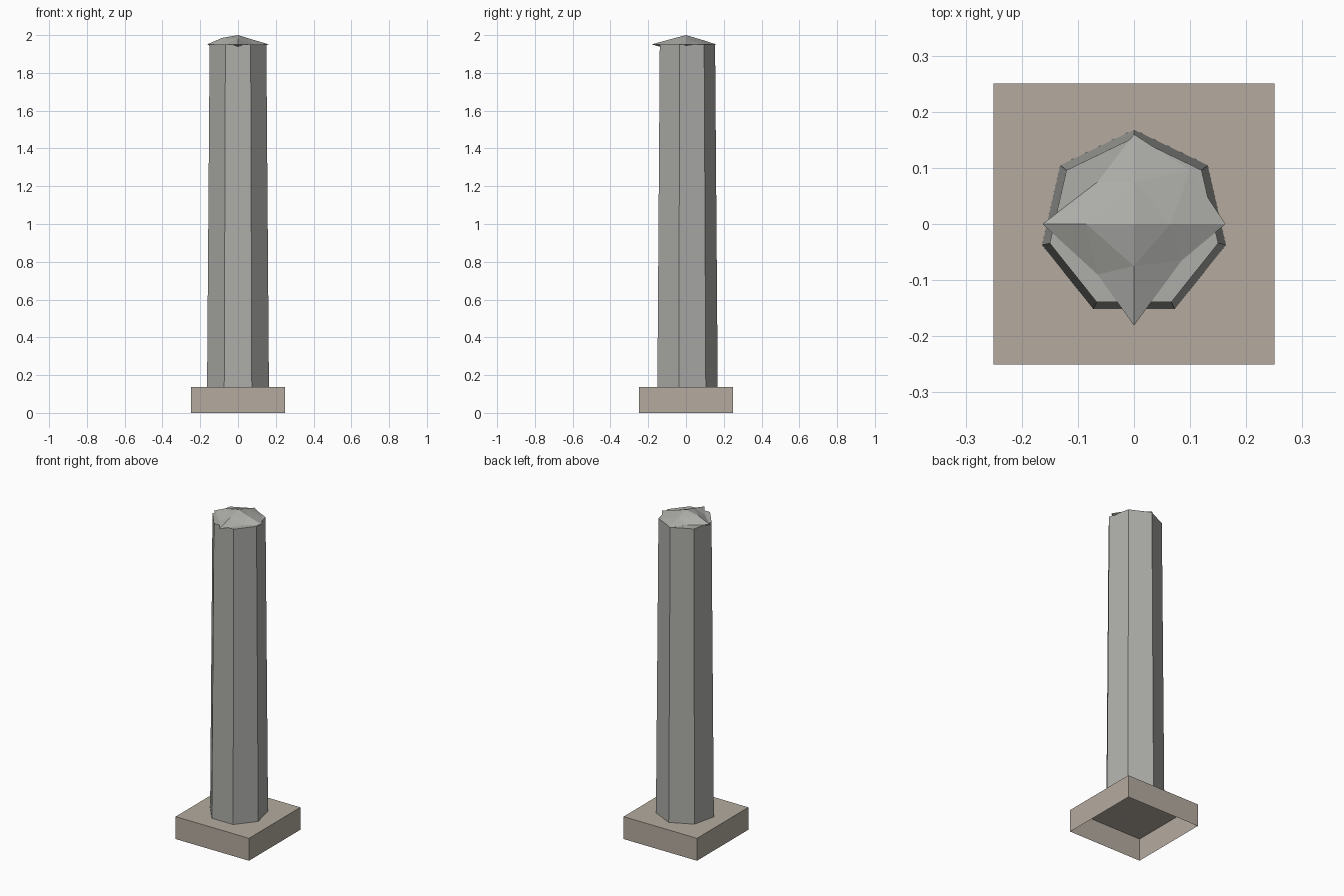
import bpy, bmesh, math

if "Cube" in bpy.data.objects:
    bpy.data.objects.remove(bpy.data.objects["Cube"])


def mat(name, rgb):
    m = bpy.data.materials.new(name)
    m.diffuse_color = (*rgb, 1)
    m.use_nodes = True
    m.node_tree.nodes["Principled BSDF"].inputs["Base Color"].default_value = m.diffuse_color
    return m


def finish(name, bm, material):
    me = bpy.data.meshes.new(name)
    bmesh.ops.recalc_face_normals(bm, faces=bm.faces)
    bm.to_mesh(me)
    bm.free()
    me.materials.append(material)
    ob = bpy.data.objects.new(name, me)
    bpy.context.collection.objects.link(ob)
    return ob


tan = mat("tan_stone", (0.46, 0.41, 0.35))
grey = mat("grey_stone", (0.42, 0.42, 0.40))

# Square plinth, open underneath
bm = bmesh.new()
bmesh.ops.create_cube(bm, size=1)
for v in bm.verts:
    v.co = (v.co.x * 0.5, v.co.y * 0.5, (v.co.z + 0.5) * 0.138)
under = [f for f in bm.faces if all(v.co.z < 0.01 for v in f.verts)]
bmesh.ops.delete(bm, geom=under, context='FACES_ONLY')
finish("plinth", bm, tan)

# Tapered seven-sided shaft with one corner at the back
bm = bmesh.new()
rings = []
for r, z in ((0.168, 0.138), (0.154, 1.95)):
    ring = []
    for i in range(7):
        a = math.pi / 2 + i * math.tau / 7
        ring.append(bm.verts.new((r * math.cos(a), r * math.sin(a), z)))
    rings.append(ring)
for i in range(7):
    j = (i + 1) % 7
    bm.faces.new((rings[0][i], rings[0][j], rings[1][j], rings[1][i]))
bm.faces.new(rings[0])
bm.faces.new(rings[1])
finish("shaft", bm, grey)

# Rough flattened capstone: rim points going round from +x, then a mid ring and apexes
rim = [(0.163, 0), (0.10, 0.095), (0, 0.16), (-0.065, 0.075),
       (-0.163, 0), (-0.065, -0.09), (0, -0.181), (0.085, -0.065)]
upper = [(0.065, 0, 1.98), (0, 0.075, 1.978), (-0.085, 0, 1.985), (0, -0.075, 1.98)]
bm = bmesh.new()
edge = [bm.verts.new((x, y, 1.951)) for x, y in rim]
for side in (1, -1):
    apex = bm.verts.new((0, 0, 1.95 + side * 0.05))
    mid = [bm.verts.new((x, y, 1.95 + side * (z - 1.95))) for x, y, z in upper]
    for i in range(4):
        j = (i + 1) % 4
        a, m, b = edge[2 * i], edge[2 * i + 1], edge[2 * j]
        for tri in ((apex, mid[i], mid[j]), (mid[i], a, m),
                    (mid[i], m, mid[j]), (mid[j], m, b)):
            bm.faces.new(tri)
finish("capstone", bm, grey)
